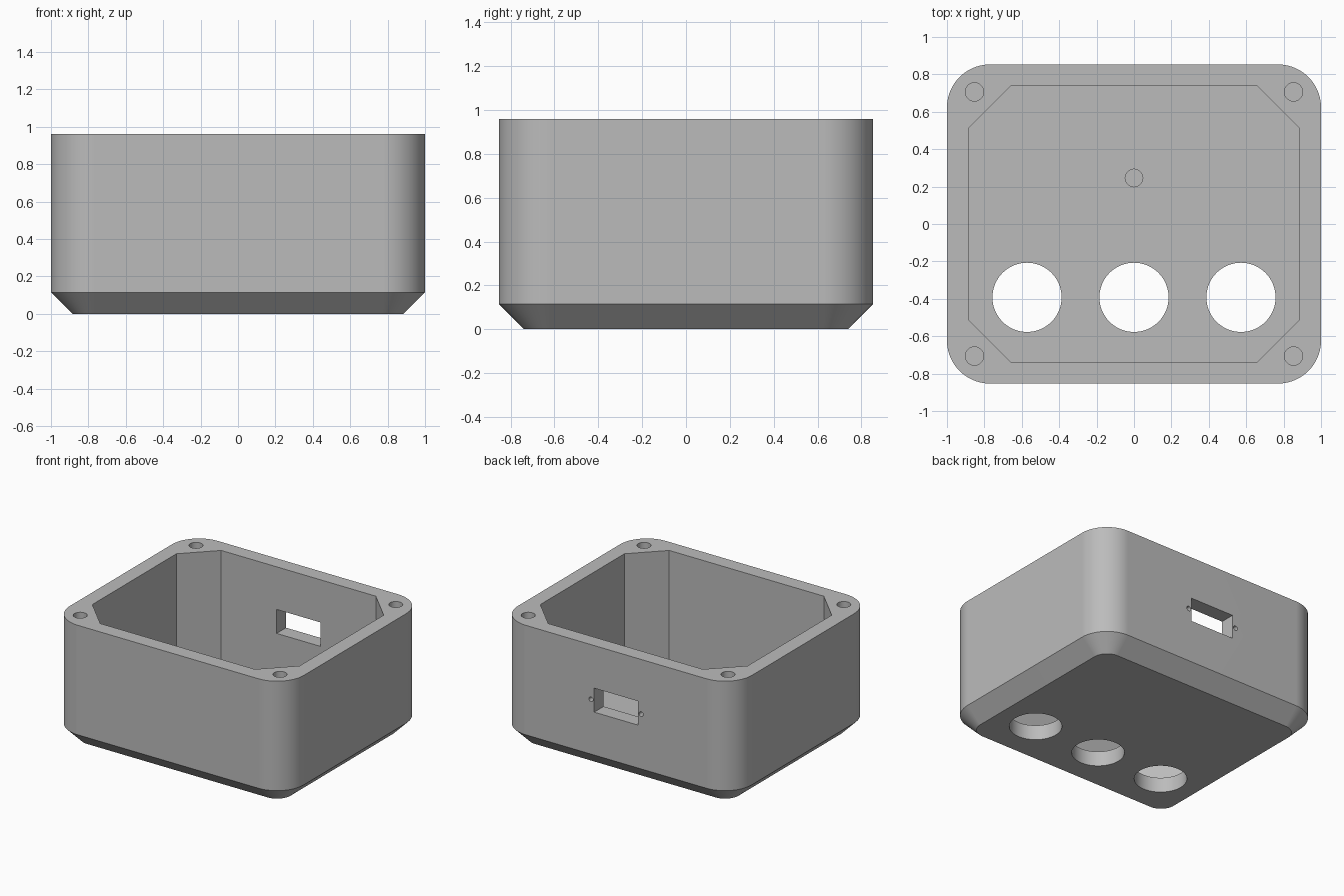
import bpy, bmesh, math

if "Cube" in bpy.data.objects:
    bpy.data.objects.remove(bpy.data.objects["Cube"])

HALF_X, HALF_Y, HEIGHT = 1.0, 0.853, 0.96
WALL = 0.115          # wall, floor and bottom chamfer size
RADIUS = 0.23         # outer corner radius

grey = bpy.data.materials.new("plain grey")
grey.diffuse_color = (0.5, 0.5, 0.5, 1)
grey.use_nodes = True
grey.node_tree.nodes["Principled BSDF"].inputs["Base Color"].default_value = grey.diffuse_color


def rounded_rect(hx, hy, r, steps=14):
    pts = []
    for i, (sx, sy) in enumerate([(1, 1), (-1, 1), (-1, -1), (1, -1)]):
        for k in range(steps + 1):
            a = math.pi / 2 * (i + k / steps)
            pts.append((sx * (hx - r) + r * math.cos(a), sy * (hy - r) + r * math.sin(a)))
    return pts


def circle(x, y, r, n=48):
    return [(x + r * math.cos(2 * math.pi * k / n), y + r * math.sin(2 * math.pi * k / n))
            for k in range(n)]


def loft(name, sections, along_y=False):
    """Closed solid through (outline, level) sections; levels run along z, or along y."""
    bm = bmesh.new()
    rings = [[bm.verts.new((u, level, v) if along_y else (u, v, level)) for u, v in outline]
             for outline, level in sections]
    for a, b in zip(rings, rings[1:]):
        for i in range(len(a)):
            j = (i + 1) % len(a)
            bm.faces.new((a[i], a[j], b[j], b[i]))
    bm.faces.new(rings[0][::-1])
    bm.faces.new(rings[-1])
    bmesh.ops.recalc_face_normals(bm, faces=bm.faces)
    mesh = bpy.data.meshes.new(name)
    bm.to_mesh(mesh)
    bm.free()
    obj = bpy.data.objects.new(name, mesh)
    bpy.context.collection.objects.link(obj)
    mesh.materials.append(grey)
    return obj


# Outer shell with rounded corners and a chamfered bottom
body = loft("enclosure_body", [
    (rounded_rect(HALF_X - WALL, HALF_Y - WALL, RADIUS - WALL), 0),
    (rounded_rect(HALF_X, HALF_Y, RADIUS), WALL),
    (rounded_rect(HALF_X, HALF_Y, RADIUS), HEIGHT)])

# Cavity with clipped corners that leave screw posts
ix, iy, clip = HALF_X - WALL, HALF_Y - WALL, 0.225
cavity = [(ix, iy - clip), (ix - clip, iy), (clip - ix, iy), (-ix, iy - clip),
          (-ix, clip - iy), (clip - ix, -iy), (ix - clip, -iy), (ix, clip - iy)]
cutters = [loft("cavity_cutter", [(cavity, WALL), (cavity, HEIGHT + 0.2)])]


def drill(name, outline, start, end, along_y=False):
    cutters.append(loft(name, [(outline, start), (outline, end)], along_y))


# Blind screw holes in the corner posts
for sx in (-1, 1):
    for sy in (-1, 1):
        drill("screw_hole_cutter", circle(sx * 0.853, sy * 0.706, 0.049), 0.5, HEIGHT + 0.1)

# Three round openings and a small blind recess in the floor
for x in (-0.572, 0, 0.572):
    drill("floor_opening_cutter", circle(x, -0.392, 0.185, 64), -0.1, WALL + 0.1)
drill("floor_recess_cutter", circle(0, 0.246, 0.047), 0.04, WALL + 0.1)

# Connector window in the back wall with a small blind hole at each side
window = [(-0.187, 0.446), (0.187, 0.446), (0.187, 0.631), (-0.187, 0.631)]
drill("connector_window_cutter", window, HALF_Y - WALL - 0.1, HALF_Y + 0.1, True)
for s in (-1, 1):
    drill("connector_screw_cutter", circle(s * 0.214, 0.538, 0.018, 24),
          HALF_Y - 0.07, HALF_Y + 0.1, True)

# Apply the cuts one by one and discard the cutters
bpy.context.view_layer.objects.active = body
for cutter in cutters:
    mod = body.modifiers.new("cut", 'BOOLEAN')
    mod.operation, mod.solver, mod.object = 'DIFFERENCE', 'EXACT', cutter
    bpy.ops.object.modifier_apply(modifier=mod.name)
    bpy.data.objects.remove(cutter)

# Smooth round walls, crisp edges, flat large faces
bpy.ops.object.select_all(action='DESELECT')
body.select_set(True)
bpy.ops.object.shade_smooth_by_angle(angle=math.radians(30))
normals = body.modifiers.new("flat_faces", 'WEIGHTED_NORMAL')
normals.keep_sharp = True
